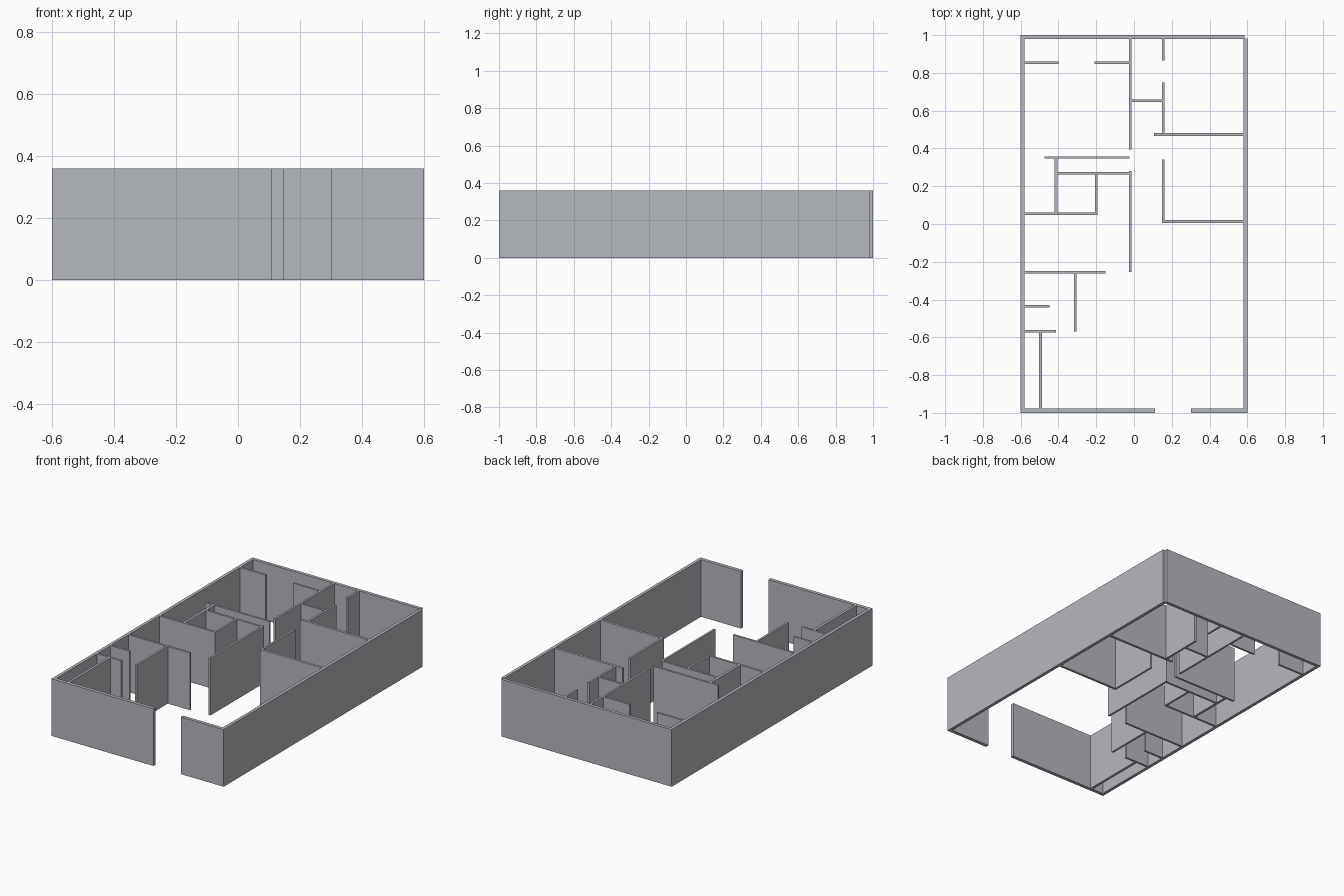
import bpy
import bmesh
from mathutils import Matrix, Vector

if "Cube" in bpy.data.objects:
    bpy.data.objects.remove(bpy.data.objects["Cube"])

HEIGHT = 0.36
THIN = 0.0065   # half thickness of the inner partitions
MEDIUM = 0.008  # half thickness of the heavier partitions

grey = bpy.data.materials.new("wall_grey")
grey.diffuse_color = (0.46, 0.48, 0.51, 1.0)
grey.use_nodes = True
grey.node_tree.nodes["Principled BSDF"].inputs["Base Color"].default_value = grey.diffuse_color


def wall(name, x0, x1, y0, y1):
    """Full-height wall filling the given plan rectangle."""
    bm = bmesh.new()
    size = Vector((x1 - x0, y1 - y0, HEIGHT))
    centre = Vector(((x0 + x1) / 2, (y0 + y1) / 2, HEIGHT / 2))
    bmesh.ops.create_cube(bm, size=1.0, matrix=Matrix.Translation(centre) @ Matrix.Diagonal(size).to_4x4())
    mesh = bpy.data.meshes.new(name)
    bm.to_mesh(mesh)
    bm.free()
    mesh.materials.append(grey)
    bpy.context.collection.objects.link(bpy.data.objects.new(name, mesh))


def across(name, y, x0, x1, half=THIN):
    wall(name, x0, x1, y - half, y + half)


def along(name, x, y0, y1, half=THIN):
    wall(name, x - half, x + half, y0, y1)


# Outer shell, with the entrance gap at the front
wall("left_outer_wall", -0.6, -0.58, -1.0, 0.98)
wall("right_outer_wall", 0.58, 0.6, -1.0, 0.982)
wall("back_outer_wall", -0.6, 0.585, 0.98, 1.0)
wall("front_outer_wall_left", -0.58, 0.11, -1.0, -0.978)
wall("front_outer_wall_right", 0.302, 0.58, -1.0, -0.978)

# Back left room and its closet
across("back_closet_wall_left", 0.854, -0.58, -0.40)
across("back_closet_wall_right", 0.854, -0.21, -0.027)
along("back_hall_wall", -0.021, 0.395, 0.98)

# Back right room with small closets beside it
along("back_right_stub", 0.154, 0.865, 0.98)
along("back_right_divider", 0.154, 0.484, 0.749)
across("small_closet_wall", 0.652, -0.0145, 0.1475)
across("back_right_room_wall", 0.475, 0.105, 0.58, MEDIUM)

# Middle left rooms
across("middle_long_wall", 0.352, -0.473, -0.024)
along("middle_left_wall", -0.414, 0.061, 0.3455, MEDIUM)
across("middle_inner_wall", 0.269, -0.406, -0.0275)
along("middle_inner_divider", -0.199, 0.061, 0.2625)
across("middle_front_wall", 0.055, -0.58, -0.193)
along("centre_hall_wall", -0.021, -0.255, 0.28)

# Middle right room
along("middle_right_wall", 0.154, 0.022, 0.342)
across("middle_right_front_wall", 0.014, 0.1475, 0.58, MEDIUM)

# Front left rooms
across("front_room_back_wall", -0.256, -0.58, -0.152)
along("front_room_side_wall", -0.312, -0.57, -0.2625)
across("front_room_stub", -0.435, -0.58, -0.448)
across("front_room_cross_wall", -0.568, -0.58, -0.412)
along("front_storage_wall", -0.494, -0.978, -0.5745, MEDIUM)
